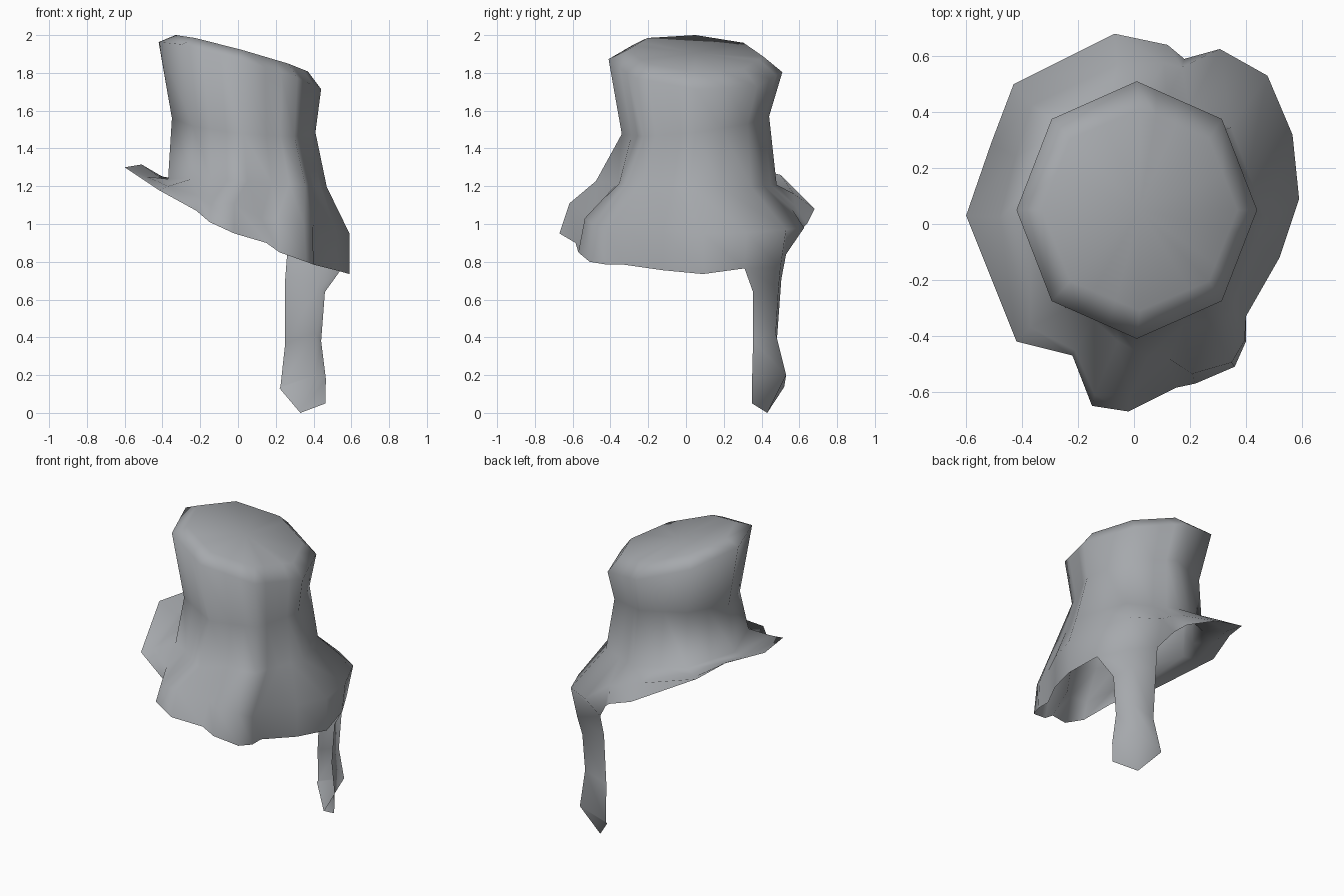
import bpy, bmesh, math

felt = bpy.data.materials.new("felt_grey")
felt.diffuse_color = (0.38, 0.395, 0.415, 1)

# Brim columns: crown angle, edge x, y, z, shoulder scale, shoulder lift
BRIM = [
    (0, .59, .09, .735, 1.0, .215), (22.5, .55, .31, .765, 1.03, .19),
    (45, .45, .50, .77, 1.06, .2), (67.5, .26, .53, .84, 1.18, .14),
    (80, .18, .59, .95, .95, .13), (90, .12, .64, 1.0, .9, .1),
    (112.5, -.07, .68, 1.08, .84, .08), (135, -.43, .50, 1.26, .85, -.03),
    (157, -.51, .29, 1.315, .83, -.06), (180, -.60, .03, 1.30, .8, -.05),
    (225, -.42, -.42, 1.18, .88, .02), (240, -.22, -.47, 1.07, .96, .08),
    (255, -.15, -.65, 1.01, .94, .1), (270, -.02, -.67, .95, .92, .16),
    (290, .15, -.585, .90, .82, .13), (303, .22, -.57, .85, .94, .18),
    (315, .36, -.51, .80, .97, .2), (325, .40, -.42, .785, .99, .18),
    (336, .40, -.33, .785, 1.0, .22), (348, .52, -.12, .755, 1.0, .21),
]
# Crown rings: centre x, y, radius x, y, height, x slope, y slope
CROWN = [
    (.02, .05, .35, .36, 1.912, -.275, -.05),
    (.01, .05, .43, .46, 1.845, -.29, -.075),
    (.03, .05, .38, .39, 1.52, -.1, .12),
    (.05, .02, .42, .46, 1.22, -.05, -.02),
]
# Front folds swell the crown base at these columns
FOLD = {240: .98, 255: 1.06, 270: 1.08, 290: .95, 303: 1.03, 315: 1.03}
# Tail rows hanging from brim columns 1, 2 and 3
TAIL = [
    [(.46, .355, .64), (.42, .49, .66), (.25, .505, .71)],
    [(.44, .355, .38), (.41, .475, .42), (.25, .48, .37)],
    [(.465, .35, .18), (.41, .53, .20), (.225, .52, .14)],
    [(.463, .35, .05), (.33, .43, 0.0), (.22, .515, .13)],
]


def octagon_radius(deg):
    return math.cos(math.pi / 8) / math.cos(math.radians(deg % 45 - 22.5))


bm = bmesh.new()
rings = []
# Crown
for level, (cx, cy, rx, ry, z, sx, sy) in enumerate(CROWN):
    ring = []
    for col in BRIM:
        a, k = math.radians(col[0]), octagon_radius(col[0])
        if level == 3:
            k *= FOLD.get(col[0], 1)
        x, y = cx + rx * k * math.cos(a), cy + ry * k * math.sin(a)
        ring.append(bm.verts.new((x, y, z + sx * x + sy * y)))
    rings.append(ring)
# Draped shoulder and brim edge
rings.append([bm.verts.new((x * s, y * s, z + dz)) for _, x, y, z, s, dz in BRIM])
rings.append([bm.verts.new(c[1:4]) for c in BRIM])

n = len(BRIM)
for upper, lower in zip(rings, rings[1:]):
    for i in range(n):
        j = (i + 1) % n
        bm.faces.new((upper[i], lower[i], lower[j], upper[j]))
# Crown top
top = bm.verts.new((.02, .05, 1.905))
for i in range(n):
    bm.faces.new((top, rings[0][i], rings[0][(i + 1) % n]))
# Hanging tail
row = rings[-1][1:4]
for points in TAIL:
    new = [bm.verts.new(p) for p in points]
    for i in range(2):
        bm.faces.new((row[i], new[i], new[i + 1], row[i + 1]))
    row = new

bmesh.ops.recalc_face_normals(bm, faces=bm.faces)
if sum(f.normal.z for f in top.link_faces) < 0:
    bmesh.ops.reverse_faces(bm, faces=bm.faces)
mesh = bpy.data.meshes.new("hat_with_tail")
bm.to_mesh(mesh)
bm.free()
mesh.materials.append(felt)
for p in mesh.polygons:
    p.use_smooth = True
bpy.context.collection.objects.link(bpy.data.objects.new("hat_with_tail", mesh))
